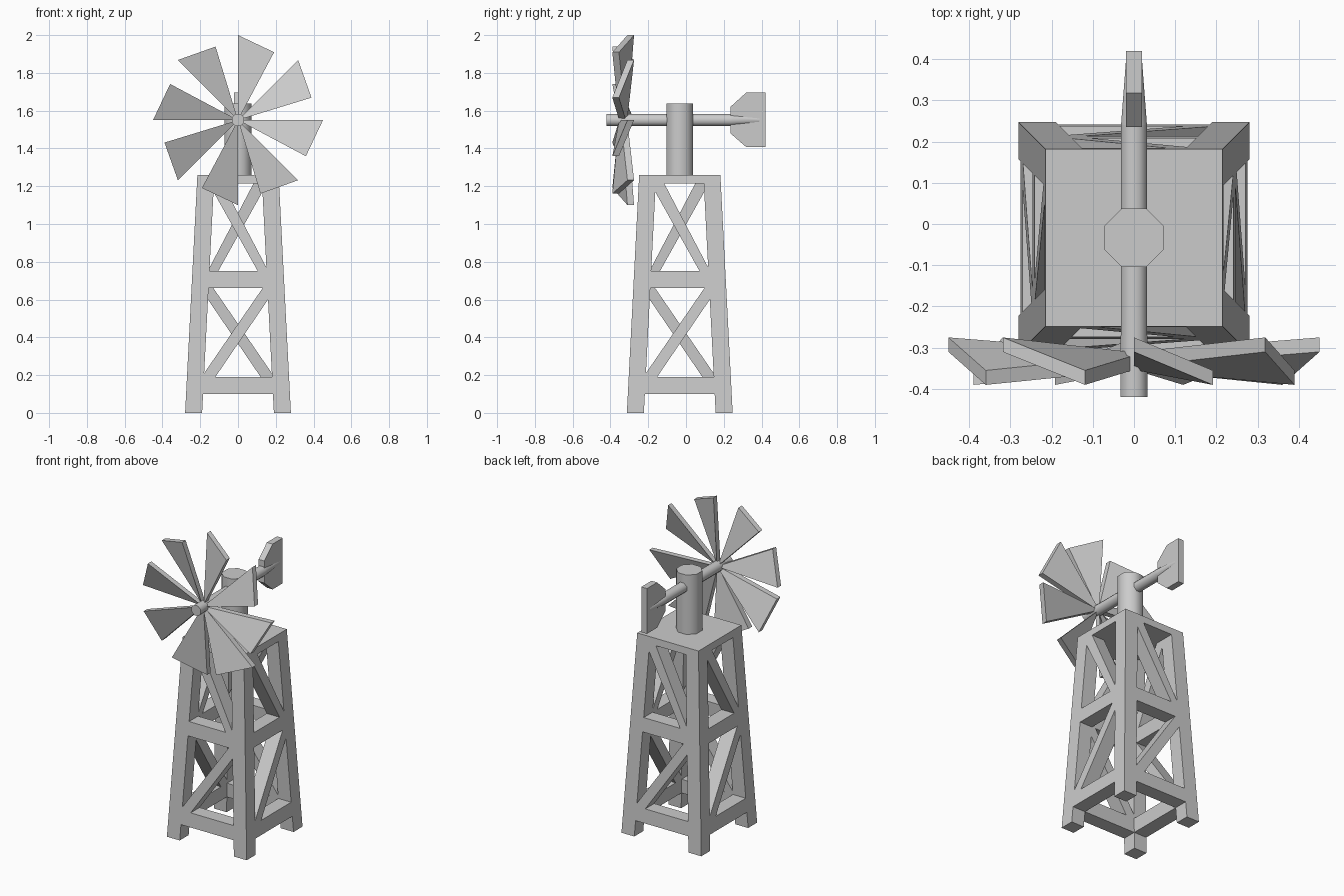
import bpy, bmesh, math
from mathutils import Vector, Matrix

if "Cube" in bpy.data.objects:
    bpy.data.objects.remove(bpy.data.objects["Cube"])

CY = -0.033      # tower centre in y
HUB_Z = 1.55     # shaft height
W = 0.09         # leg width and frame depth


def make(name, solids):
    """Object from a list of (bottom ring, top ring) prisms."""
    bm = bmesh.new()
    for a, b in solids:
        va = [bm.verts.new(p) for p in a]
        vb = [bm.verts.new(p) for p in b]
        n = len(va)
        bm.faces.new(va)
        bm.faces.new(vb[::-1])
        for i in range(n):
            j = (i + 1) % n
            bm.faces.new((va[j], va[i], vb[i], vb[j]))
    bmesh.ops.recalc_face_normals(bm, faces=bm.faces)
    me = bpy.data.meshes.new(name)
    bm.to_mesh(me)
    bm.free()
    ob = bpy.data.objects.new(name, me)
    bpy.context.collection.objects.link(ob)
    return ob


def smooth(ob):
    bpy.ops.object.select_all(action='DESELECT')
    ob.select_set(True)
    bpy.context.view_layer.objects.active = ob
    bpy.ops.object.shade_smooth_by_angle(angle=math.radians(50))


def half(z):
    return 0.28 - 0.065 * z / 1.26


def inner(z):
    return half(z) - W


def panel(side, pts):
    """Prism lying in one sloping tower face, from (u, z) outline."""
    rot = Matrix.Rotation(side * math.pi / 2, 3, 'Z')
    ring = lambda d: [rot @ Vector((u, d - half(z), z)) + Vector((0, CY, 0)) for u, z in pts]
    return ring(0), ring(W)


# Tower legs
for sx, nx in ((-1, "left"), (1, "right")):
    for sy, ny in ((-1, "front"), (1, "back")):
        ring = lambda z: [(sx * a, CY + sy * b, z) for a, b in
                          ((half(z), half(z)), (inner(z), half(z)),
                           (inner(z), inner(z)), (half(z), inner(z)))]
        make(f"{ny}_{nx}_leg", [(ring(0), ring(1.26))])

# Crossbars and zigzag braces on each face
for k, face in enumerate(("front", "right", "back", "left")):
    bars = [panel(k, [(-inner(a), a), (inner(a), a), (inner(b), b), (-inner(b), b)])
            for a, b in ((0.10, 0.19), (0.66, 0.75))]
    make(face + "_crossbars", bars)
    low = [(-inner(.19), .19), (-.12, .19), (inner(.6), .6),
           (inner(.66), .66), (.13, .66), (-inner(.21), .21)]
    high = [(inner(.75), .75), (inner(.77), .77), (-.085, 1.22),
            (-inner(1.22), 1.22), (-inner(1.17), 1.17), (.105, .75)]
    make(face + "_braces", [panel(k, low), panel(k, high)])

# Platform
sq = lambda z: [(x * half(z), CY + y * half(z), z) for x, y in ((-1, -1), (1, -1), (1, 1), (-1, 1))]
make("platform", [(sq(1.215), sq(1.26))])


# Post and shaft
def octo(r, f):
    return [f(r * math.cos(a), r * math.sin(a))
            for a in (math.pi / 8 + i * math.pi / 4 for i in range(8))]


smooth(make("post", [(octo(.077, lambda x, y: (x, CY + y, 1.25)),
                      octo(.077, lambda x, y: (x, CY + y, 1.637)))]))
shaft = lambda r, y: octo(r, lambda a, b: (a, y, HUB_Z + b))
smooth(make("shaft", [(shaft(.035, -.42), shaft(.034, .24))]))
smooth(make("shaft_tip", [(shaft(.034, .24), shaft(.02, .41))]))

# Tail vane
vane = [(.235, 1.62), (.318, 1.695), (.42, 1.695), (.42, 1.408), (.318, 1.408), (.235, 1.48)]
make("tail_vane", [([(-.02, y, z) for y, z in vane], [(.02, y, z) for y, z in vane])])

# Wind wheel blades, each pitched
for i in range(8):
    a = math.pi / 2 - i * math.pi / 4
    b = a - math.radians(28)
    pol = lambda r, t, y: (r * math.cos(t), y, HUB_Z + r * math.sin(t))
    ring = lambda d: [pol(.015, a, -.345 + d), pol(.45, a, -.31 + d),
                      pol(.407, b, -.39 + d), pol(.015, b, -.355 + d)]
    make(f"blade_{i + 1}", [(ring(0), ring(.035))])
